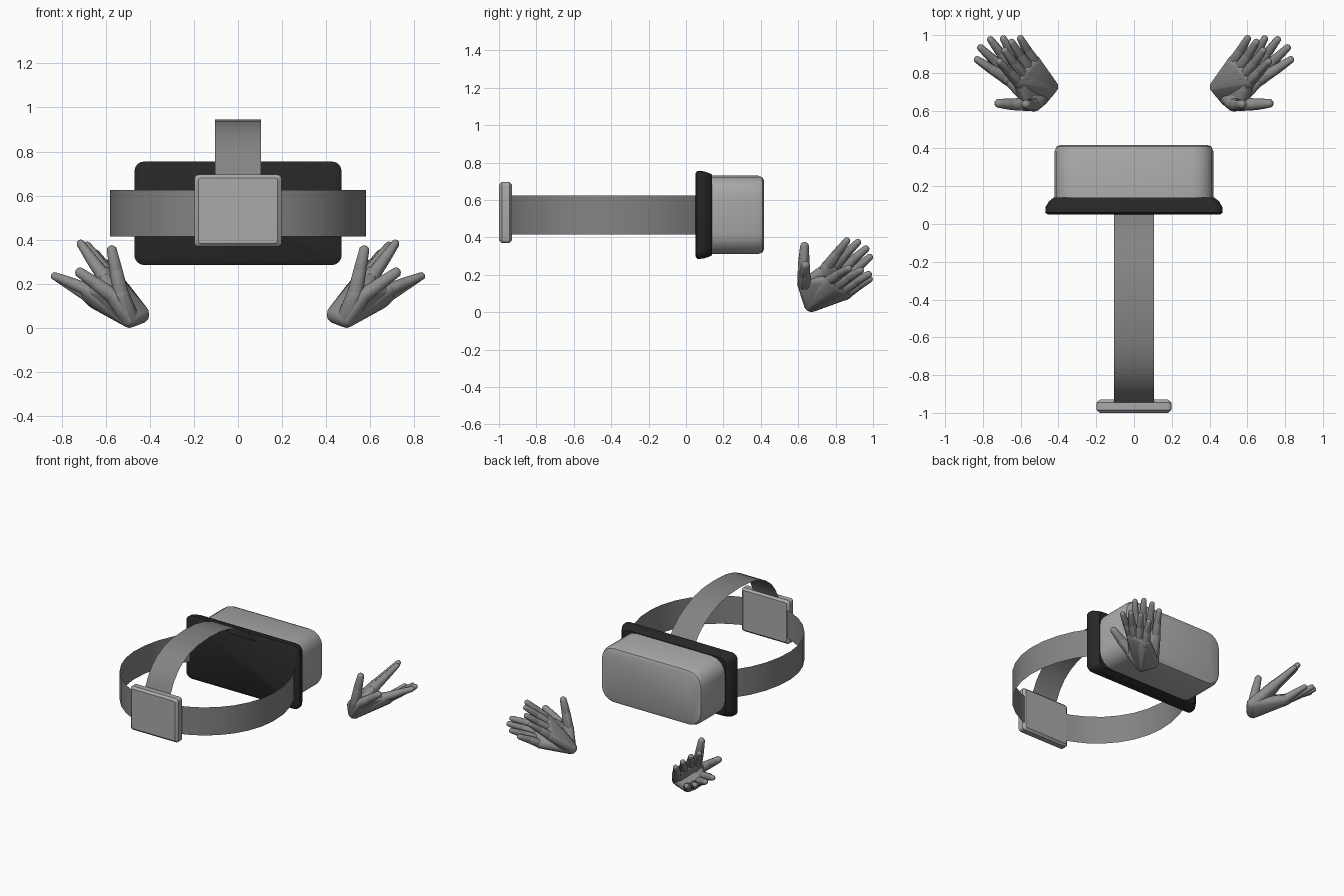
import bpy, bmesh, math
from mathutils import Vector

if "Cube" in bpy.data.objects:
    bpy.data.objects.remove(bpy.data.objects["Cube"])


def grey(name, v):
    m = bpy.data.materials.new(name)
    m.diffuse_color = (v, v, v, 1)
    m.use_nodes = True
    m.node_tree.nodes["Principled BSDF"].inputs["Base Color"].default_value = m.diffuse_color
    return m


def finish(name, bm, mat, angle=35, normals=True):
    if normals:
        bmesh.ops.recalc_face_normals(bm, faces=bm.faces)
    mesh = bpy.data.meshes.new(name)
    bm.to_mesh(mesh)
    bm.free()
    ob = bpy.data.objects.new(name, mesh)
    bpy.context.collection.objects.link(ob)
    mesh.materials.append(mat)
    bpy.ops.object.select_all(action='DESELECT')
    bpy.context.view_layer.objects.active = ob
    ob.select_set(True)
    bpy.ops.object.shade_smooth_by_angle(angle=math.radians(angle))
    return ob


def rounded_ring(w, h, r, steps=4):
    pts = []
    for k, (sx, sz) in enumerate([(1, 1), (-1, 1), (-1, -1), (1, -1)]):
        for i in range(steps + 1):
            a = math.pi / 2 * (k + i / steps)
            pts.append((sx * (w - r) + r * math.cos(a), sz * (h - r) + r * math.sin(a)))
    return pts


def loft_box(name, zc, sections, mat):
    """Rounded rectangles (y, half width, half height, radius) lofted along y."""
    bm = bmesh.new()
    rings = [[bm.verts.new((x, y, zc + z)) for x, z in rounded_ring(w, h, r)]
             for y, w, h, r in sections]
    n = len(rings[0])
    for a, b in zip(rings, rings[1:]):
        for i in range(n):
            j = (i + 1) % n
            bm.faces.new((a[i], a[j], b[j], b[i]))
    bm.faces.new(rings[0])
    bm.faces.new(rings[-1])
    return finish(name, bm, mat)


def ribbon(name, path, offset, mat):
    """Thin sheet: a path widened by +-offset."""
    bm = bmesh.new()
    off = Vector(offset)
    rows = [(bm.verts.new(Vector(p) - off), bm.verts.new(Vector(p) + off)) for p in path]
    for a, b in zip(rows, rows[1:]):
        bm.faces.new((a[0], b[0], b[1], a[1]))
    return finish(name, bm, mat)


def ball_points(c, r):
    tmp = bmesh.new()
    bmesh.ops.create_icosphere(tmp, subdivisions=2, radius=r)
    pts = [v.co + Vector(c) for v in tmp.verts]
    tmp.free()
    return pts


def add_hull(bm, balls):
    """Convex skin around a set of (centre, radius) balls."""
    verts = [bm.verts.new(p) for c, r in balls for p in ball_points(c, r)]
    res = bmesh.ops.convex_hull(bm, input=verts)
    junk = {g for g in res['geom_interior'] + res['geom_unused']
            if isinstance(g, bmesh.types.BMVert)}
    bmesh.ops.delete(bm, geom=list(junk), context='VERTS')


def digit(bm, base, tip, r0, r1, bulge):
    a, b = Vector(base), Vector(tip)
    mid = a.lerp(b, 0.5) + Vector(bulge)
    end = b - (b - mid).normalized() * r1
    rm = (r0 + r1) / 2
    add_hull(bm, [(a, r0), (mid, rm)])
    add_hull(bm, [(mid, rm), (end, r1)])


foam = grey("dark_foam", 0.02)
shell = grey("grey_shell", 0.4)
cloth = grey("strap_grey", 0.23)
skin = grey("hand_grey", 0.27)

# visor housing
loft_box("visor_body", 0.52, [(0.12, 0.42, 0.21, 0.11), (0.385, 0.42, 0.21, 0.11),
                              (0.41, 0.41, 0.20, 0.10), (0.418, 0.39, 0.18, 0.08)], shell)
# face cushion
loft_box("face_cushion", 0.52, [(0.05, 0.455, 0.22, 0.03), (0.06, 0.47, 0.235, 0.045),
                                (0.09, 0.468, 0.234, 0.045), (0.12, 0.45, 0.225, 0.045),
                                (0.14, 0.425, 0.215, 0.045)], foam)
# plate at the back of the head
loft_box("back_plate", 0.532, [(-1.0, 0.18, 0.148, 0.012), (-0.985, 0.198, 0.163, 0.02),
                               (-0.945, 0.198, 0.163, 0.02), (-0.93, 0.18, 0.148, 0.012)], shell)

# strap around the head
N = 24
t0, t1 = math.radians(42), math.radians(-222)
ts = [t0 + (t1 - t0) * i / N for i in range(N + 1)]
ribbon("side_strap", [(0.58 * math.cos(t),
                       -0.39 + (0.66 if math.sin(t) > 0 else 0.578) * math.sin(t), 0.52)
                      for t in ts], (0, 0, 0.105), cloth)
# strap over the head, ending at the cushion and inside the plate
M = 14
a0 = math.radians(24)
path = []
for i in range(M + 1):
    a = a0 + (math.pi - a0) * i / M
    c = math.cos(a)
    y = -0.455 + 0.555 * c if c > 0 else -0.455 - 0.515 * abs(c) ** 0.7
    path.append((0, y, 0.55 + 0.395 * math.sin(a)))
ribbon("top_strap", path, (0.105, 0, 0), cloth)

# hands: two overlapping poses that share a wrist
wrist = [((0.443, 0.727, 0.062), 0.042), ((0.493, 0.672, 0.045), 0.045)]
poses = {
    "open": dict(
        thumb=((0.53, 0.632, 0.15), (0.577, 0.635, 0.375)),
        fingers=[((0.665, 0.765, 0.165), (0.845, 0.880, 0.24)),
                 ((0.660, 0.795, 0.135), (0.825, 0.945, 0.23)),
                 ((0.640, 0.825, 0.112), (0.770, 0.990, 0.21)),
                 ((0.605, 0.845, 0.094), (0.700, 0.995, 0.185))]),
    "raised": dict(
        thumb=((0.56, 0.635, 0.14), (0.735, 0.640, 0.265)),
        fingers=[((0.605, 0.745, 0.230), (0.722, 0.870, 0.395)),
                 ((0.580, 0.780, 0.230), (0.692, 0.930, 0.385)),
                 ((0.550, 0.815, 0.205), (0.655, 0.975, 0.35)),
                 ((0.518, 0.845, 0.170), (0.608, 0.995, 0.305))]),
}
for pose, d in poses.items():
    for side in (1, -1):
        bm = bmesh.new()
        # palm
        add_hull(bm, wrist + [(Vector(b).lerp(Vector(t), 0.08), 0.034)
                              for b, t in d["fingers"]])
        # thumb and its mound
        add_hull(bm, [wrist[1], (d["thumb"][0], 0.038), (d["fingers"][0][0], 0.03)])
        digit(bm, *d["thumb"], 0.037, 0.024, (0.0, -0.004, 0.0))
        # fingers
        for base, tip in d["fingers"]:
            digit(bm, base, tip, 0.033, 0.019, (0.003, 0.0, 0.003))
        if side < 0:
            for v in bm.verts:
                v.co.x = -v.co.x
            bmesh.ops.reverse_faces(bm, faces=bm.faces)
        finish(("right" if side > 0 else "left") + "_hand_" + pose, bm, skin, normals=False)
